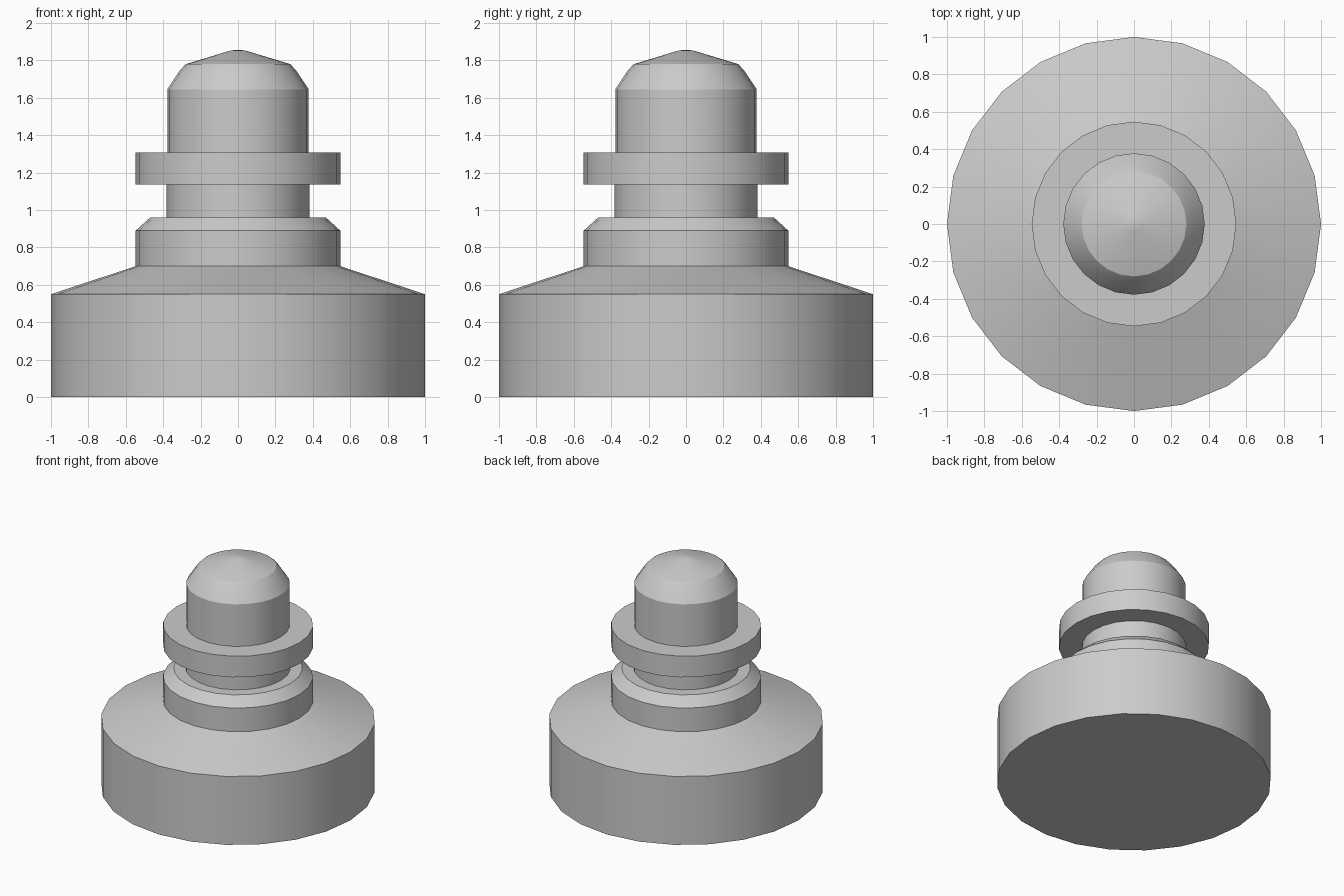
import bpy, bmesh
from math import cos, sin, pi, radians

if "Cube" in bpy.data.objects:
    bpy.data.objects.remove(bpy.data.objects["Cube"])

SIDES = 24


def lathe(name, profile):
    """Revolve (radius, z) points around z; end points are capped or meet at an apex."""
    bm = bmesh.new()
    rings = []
    for r, z in profile:
        count = SIDES if r > 0 else 1
        rings.append([bm.verts.new((r * cos(2 * pi * i / SIDES), r * sin(2 * pi * i / SIDES), z))
                      for i in range(count)])
    for a, b in zip(rings, rings[1:]):
        for i in range(SIDES):
            j = (i + 1) % SIDES
            if len(b) == 1:
                bm.faces.new((a[i], a[j], b[0]))
            else:
                bm.faces.new((a[i], a[j], b[j], b[i]))
    # flat underside
    bm.faces.new(rings[0][::-1])
    bmesh.ops.recalc_face_normals(bm, faces=bm.faces)
    mesh = bpy.data.meshes.new(name)
    bm.to_mesh(mesh)
    bm.free()
    obj = bpy.data.objects.new(name, mesh)
    bpy.context.collection.objects.link(obj)
    bpy.ops.object.select_all(action='DESELECT')
    obj.select_set(True)
    bpy.context.view_layer.objects.active = obj
    bpy.ops.object.shade_smooth_by_angle(angle=radians(30))
    return obj


# One closed body: base drum, sloped shoulder, chamfered collar, neck, flange, domed tip
lathe("stepped_knob", [
    (1.0, 0.0), (1.0, 0.55),
    (0.547, 0.70), (0.547, 0.89), (0.47, 0.96),
    (0.382, 0.96), (0.382, 1.137),
    (0.547, 1.137), (0.547, 1.307),
    (0.378, 1.307), (0.378, 1.645),
    (0.312, 1.745), (0.28, 1.78), (0.04, 1.853), (0.0, 1.857),
])
